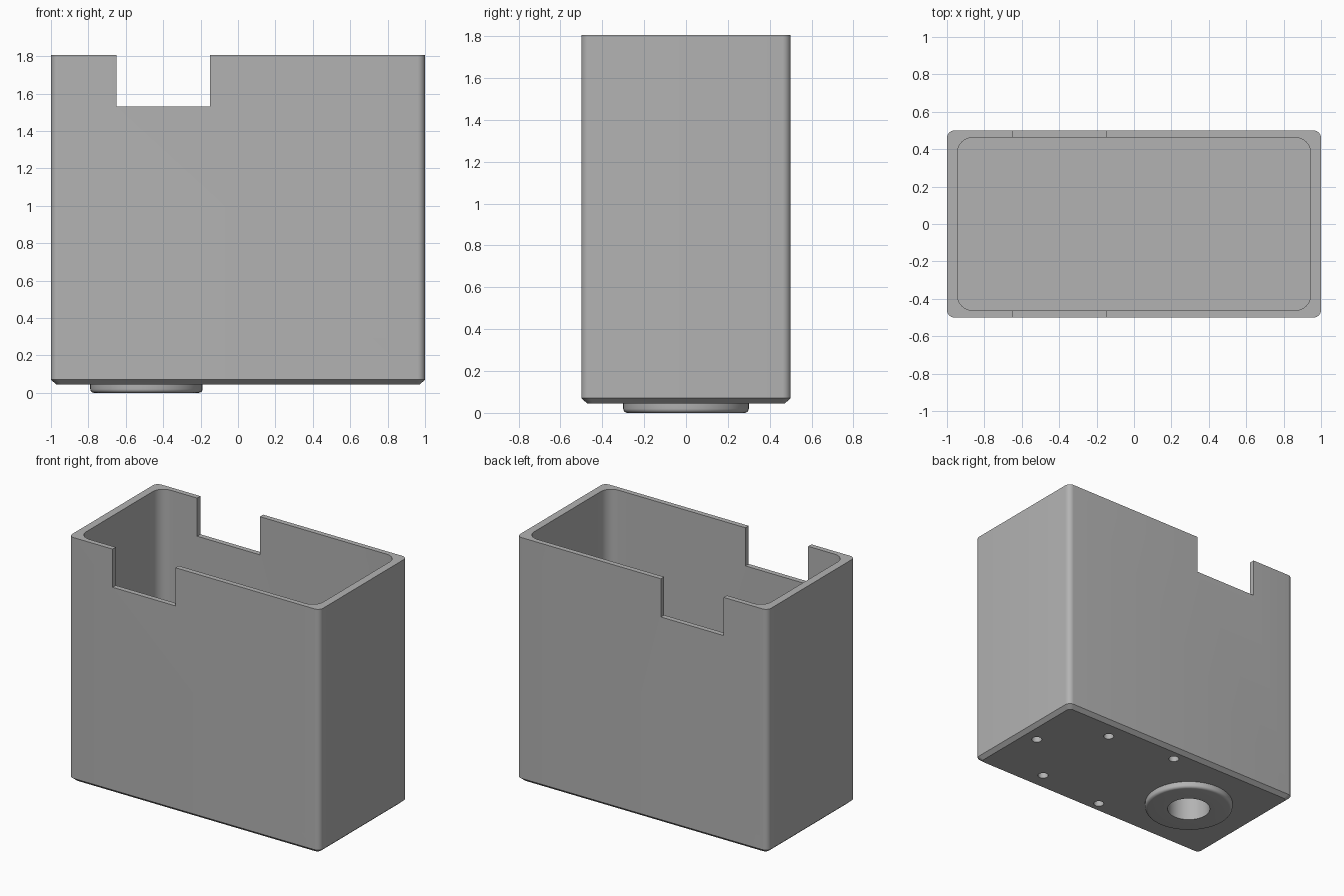
import bpy
import bmesh
from math import cos, sin, pi, radians

if "Cube" in bpy.data.objects:
    bpy.data.objects.remove(bpy.data.objects["Cube"], do_unlink=True)

# Single grey material
grey = bpy.data.materials.new("plain grey")
grey.use_nodes = True
colour = (0.45, 0.45, 0.45, 1)
grey.diffuse_color = colour
grey.node_tree.nodes["Principled BSDF"].inputs["Base Color"].default_value = colour

BASE, TOP, FLOOR = 0.045, 1.805, 0.3
RING_X, BORE = -0.49, 0.145


def rounded_rect(hx, hy, r, steps=8):
    """Outline of a rectangle with rounded corners, counter-clockwise."""
    pts = []
    for i, (sx, sy) in enumerate([(1, 1), (-1, 1), (-1, -1), (1, -1)]):
        for k in range(steps + 1):
            a = (i + k / steps) * pi / 2
            pts.append((sx * (hx - r) + r * cos(a), sy * (hy - r) + r * sin(a)))
    return pts


def circle(x, y, r, n=48):
    return [(x + r * cos(2 * pi * i / n), y + r * sin(2 * pi * i / n)) for i in range(n)]


def loft(name, sections, closed=False):
    """Skin (outline, z) sections; cap both ends unless closed into a ring."""
    bm = bmesh.new()
    loops = [[bm.verts.new((x, y, z)) for x, y in outline] for outline, z in sections]
    pairs = list(zip(loops, loops[1:]))
    if closed:
        pairs.append((loops[-1], loops[0]))
    else:
        bm.faces.new(loops[0])
        bm.faces.new(loops[-1])
    for low, high in pairs:
        n = len(low)
        for i in range(n):
            j = (i + 1) % n
            bm.faces.new((low[i], low[j], high[j], high[i]))
    bmesh.ops.recalc_face_normals(bm, faces=bm.faces)
    mesh = bpy.data.meshes.new(name)
    bm.to_mesh(mesh)
    bm.free()
    mesh.materials.append(grey)
    obj = bpy.data.objects.new(name, mesh)
    bpy.context.collection.objects.link(obj)
    return obj


def activate(obj):
    bpy.ops.object.select_all(action="DESELECT")
    obj.select_set(True)
    bpy.context.view_layer.objects.active = obj


def cut(obj, cutter):
    """Subtract the cutter and discard it."""
    cutter.hide_render = True
    mod = obj.modifiers.new("cut", "BOOLEAN")
    mod.operation, mod.solver, mod.object = "DIFFERENCE", "EXACT", cutter
    activate(obj)
    bpy.ops.object.modifier_apply(modifier=mod.name)
    bpy.data.objects.remove(cutter, do_unlink=True)


# Box body with a chamfered foot
body = loft("box_body", [
    (rounded_rect(0.972, 0.472, 0.03), BASE),
    (rounded_rect(1, 0.5, 0.04), BASE + 0.025),
    (rounded_rect(1, 0.5, 0.04), TOP),
])

# Open cavity
inner = rounded_rect(0.945, 0.463, 0.085)
cut(body, loft("cavity_cutter", [(inner, FLOOR), (inner, TOP + 0.1)]))

# Notch through the front and back walls
notch = [(-0.65, -0.7), (-0.15, -0.7), (-0.15, 0.7), (-0.65, 0.7)]
cut(body, loft("notch_cutter", [(notch, 1.53), (notch, TOP + 0.1)]))

# Round socket and screw holes in the underside
bore = circle(RING_X, 0, BORE)
cut(body, loft("socket_cutter", [(bore, -0.1), (bore, FLOOR - 0.04)]))
for x, y in [(0.87, 0), (0.52, 0.35), (0.52, -0.35), (-0.02, 0.4), (-0.02, -0.4)]:
    hole = circle(x, y, 0.035, 24)
    cut(body, loft("screw_cutter", [(hole, -0.1), (hole, 0.2)]))

# Raised ring around the socket, with a rounded lower rim
RIM = 0.02
sections = [(bore, BASE), (bore, 0)]
for k in range(6):
    a = k / 5 * pi / 2
    sections.append((circle(RING_X, 0, 0.3 - RIM + RIM * sin(a)), RIM - RIM * cos(a)))
sections.append((circle(RING_X, 0, 0.3), BASE))
ring = loft("socket_ring", sections, closed=True)

for obj in (body, ring):
    activate(obj)
    bpy.ops.object.shade_smooth_by_angle(angle=radians(30))
